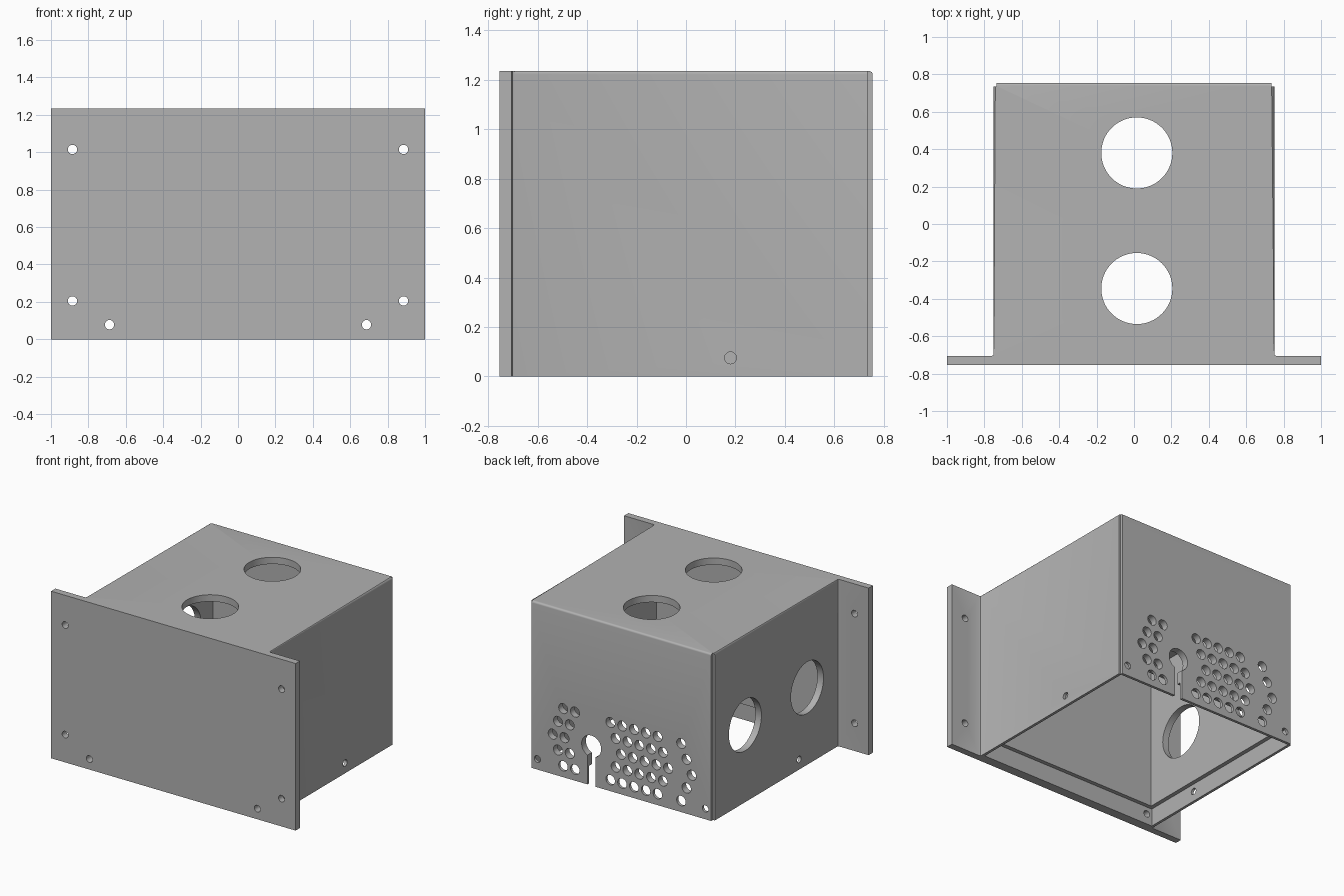
import bpy, bmesh, math
from mathutils import Matrix, Vector

cube = bpy.data.objects.get("Cube")
if cube:
    bpy.data.objects.remove(cube, do_unlink=True)

HEIGHT = 1.235
LID_Z = 1.185

grey = bpy.data.materials.new("sheet_grey")
grey.use_nodes = True
colour = (0.445, 0.445, 0.445, 1)
grey.diffuse_color = colour
grey.node_tree.nodes["Principled BSDF"].inputs["Base Color"].default_value = colour


def make_object(name, bm):
    bmesh.ops.recalc_face_normals(bm, faces=bm.faces)
    mesh = bpy.data.meshes.new(name)
    bm.to_mesh(mesh)
    bm.free()
    mesh.materials.append(grey)
    obj = bpy.data.objects.new(name, mesh)
    bpy.context.collection.objects.link(obj)
    return obj


def add_box(bm, low, high):
    low, high = Vector(low), Vector(high)
    size = Matrix.Diagonal((*(high - low), 1))
    bmesh.ops.create_cube(bm, size=1, matrix=Matrix.Translation((low + high) / 2) @ size)


def add_drill(bm, centre, axis, radius, depth=0.16, sides=24):
    turn = Vector((0, 0, 1)).rotation_difference(Vector(axis)).to_matrix().to_4x4()
    bmesh.ops.create_cone(bm, cap_ends=True, segments=sides, radius1=radius,
                          radius2=radius, depth=depth,
                          matrix=Matrix.Translation(centre) @ turn)


def cut(target, bm):
    cutter = make_object("cutter", bm)
    cutter.hide_render = True
    mod = target.modifiers.new("cut", 'BOOLEAN')
    mod.operation, mod.solver, mod.object = 'DIFFERENCE', 'EXACT', cutter
    bpy.context.view_layer.objects.active = target
    bpy.ops.object.modifier_apply(modifier=mod.name)
    bpy.data.objects.remove(cutter, do_unlink=True)


# Outer plan: wide front plate, small fillets, box and notched rear corners
half = [(1, -.755), (1, -.705), (.762, -.705), (.753, -.702), (.75, -.693),
        (.75, .735), (.735, .735), (.735, .755)]
plan = half + [(-x, y) for x, y in reversed(half)]
bm = bmesh.new()
base = bm.faces.new([bm.verts.new((x, y, 0)) for x, y in plan])
up = bmesh.ops.extrude_face_region(bm, geom=[base])
bmesh.ops.translate(bm, vec=(0, 0, HEIGHT),
                    verts=[g for g in up["geom"] if isinstance(g, bmesh.types.BMVert)])


# Rounded upper edges on the sides and back
def is_round(edge):
    mid = (edge.verts[0].co + edge.verts[1].co) / 2
    return mid.z > HEIGHT - .01 and edge.calc_length() > 1 and mid.y > -.5


bmesh.ops.bevel(bm, geom=[e for e in bm.edges if is_round(e)], offset=.014,
                segments=4, profile=.5, affect='EDGES')
body = make_object("enclosure", bm)

# Hollow inside, open below
bm = bmesh.new()
add_box(bm, (-.7, -.655, -.1), (.7, .705, LID_Z))
cut(body, bm)

# Stepped rim for the base cover
bm = bmesh.new()
add_box(bm, (-.73, -.685, -.1), (.73, .735, .13))
cut(body, bm)

# Large round openings in the lid and one side, plus screw holes
bm = bmesh.new()
for y in (.38, -.345):
    add_drill(bm, (.015, y, 1.21), (0, 0, 1), .19, sides=64)
    add_drill(bm, (-.725, y, .57), (1, 0, 0), .19, sides=64)
add_drill(bm, (.74, .18, .075), (1, 0, 0), .024)
add_drill(bm, (-.74, -.25, .075), (1, 0, 0), .024)
for side in (-1, 1):
    for z in (.205, 1.015):
        add_drill(bm, (side * .885, -.73, z), (0, 1, 0), .025)
    add_drill(bm, (side * .687, -.71, .078), (0, 1, 0), .025, depth=.2)
    add_drill(bm, (side * .687, .74, .078), (0, 1, 0), .025)

# Staggered vent holes in the back
STEP, SHIFT = .0965, .043
for row in range(5):
    z = .083 + row * .106
    shift = SHIFT * (2 - abs(row - 2))
    for column in (-4, -3, 0, 1, 2, 3, 4, 6):
        x = .09 - STEP * column + (shift if column < 0 else -shift)
        add_drill(bm, (x, .73, z), (0, 1, 0), .037)
cut(body, bm)

# Keyhole cable slot in the back
bm = bmesh.new()
add_drill(bm, (.245, .73, .29), (0, 1, 0), .08, sides=40)
cut(body, bm)
bm = bmesh.new()
add_box(bm, (.213, .65, -.1), (.277, .81, .28))
cut(body, bm)

# Smooth round walls, sharp corners
bpy.ops.object.select_all(action='DESELECT')
body.select_set(True)
bpy.context.view_layer.objects.active = body
bpy.ops.object.shade_smooth_by_angle(angle=math.radians(30))
